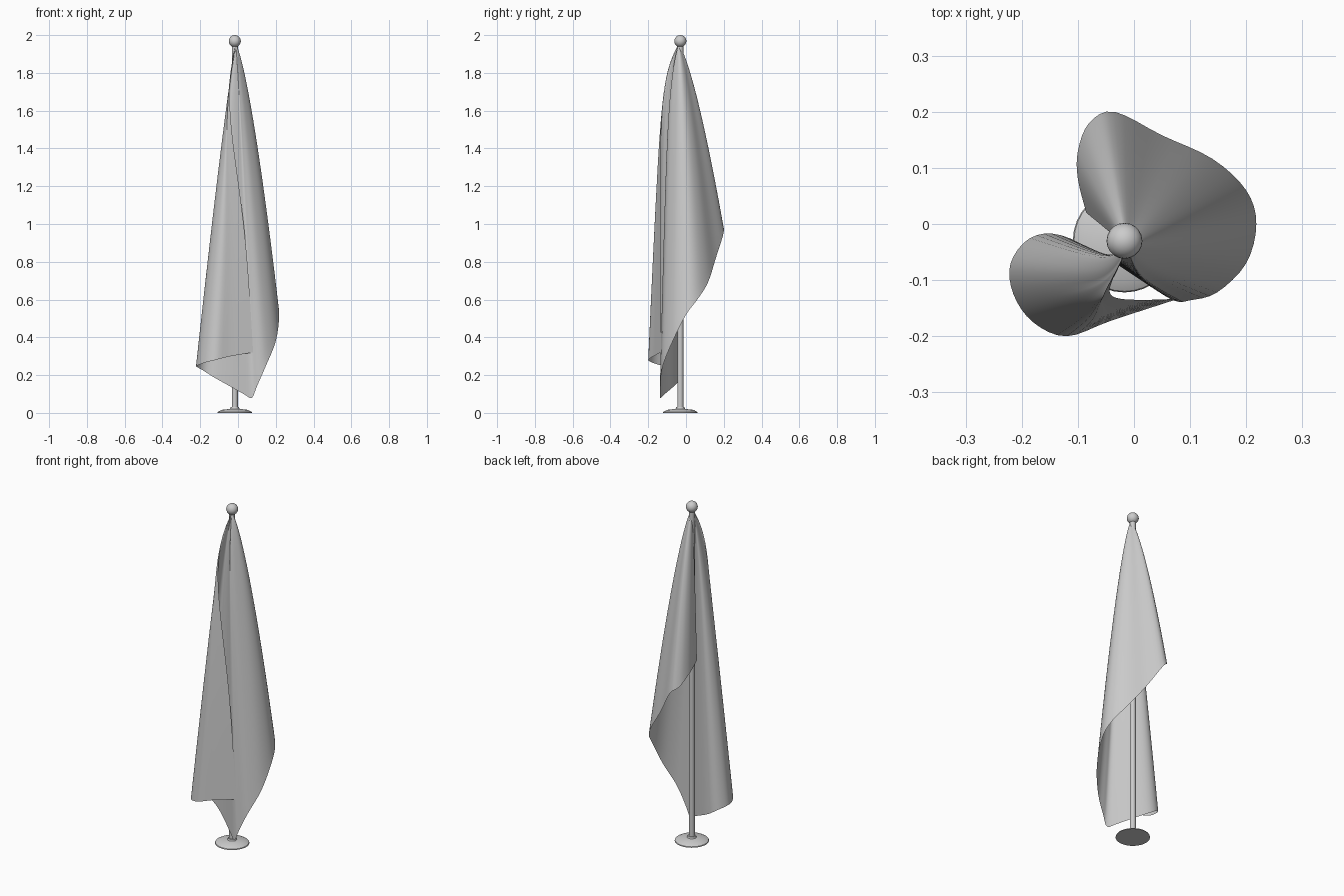
import bpy, bmesh, math
from mathutils import Vector

cube = bpy.data.objects.get("Cube")
if cube:
    bpy.data.objects.remove(cube, do_unlink=True)

# One plain grey for everything
grey = bpy.data.materials.new("plain_grey")
grey.use_nodes = True
colour = (0.6, 0.6, 0.6, 1)
grey.diffuse_color = colour
grey.node_tree.nodes["Principled BSDF"].inputs["Base Color"].default_value = colour

POLE = Vector((-0.017, -0.03, 0))


def finish(bm, name, angle):
    """Turn a bmesh into a named, smooth shaded object."""
    mesh = bpy.data.meshes.new(name)
    bm.to_mesh(mesh)
    bm.free()
    obj = bpy.data.objects.new(name, mesh)
    bpy.context.collection.objects.link(obj)
    mesh.materials.append(grey)
    bpy.ops.object.select_all(action="DESELECT")
    obj.select_set(True)
    bpy.context.view_layer.objects.active = obj
    bpy.ops.object.shade_smooth_by_angle(angle=math.radians(angle))
    return obj


def lathe(name, profile, steps=24):
    """Spin a (radius, height) profile around the pole axis."""
    bm = bmesh.new()
    verts = [bm.verts.new((r, 0, z)) for r, z in profile]
    edges = [bm.edges.new(pair) for pair in zip(verts, verts[1:])]
    bmesh.ops.spin(bm, geom=verts + edges, cent=(0, 0, 0), axis=(0, 0, 1),
                   angle=math.tau, steps=steps, use_duplicate=False)
    bmesh.ops.remove_doubles(bm, verts=bm.verts, dist=0.0001)
    bmesh.ops.recalc_face_normals(bm, faces=bm.faces)
    bmesh.ops.translate(bm, verts=bm.verts, vec=POLE)
    return finish(bm, name, 35)


def catmull(points, per_span):
    """Sample a smooth curve through the points."""
    ends = [points[0]] + points + [points[-1]]
    out = []
    for a, b, c, d in zip(ends, ends[1:], ends[2:], ends[3:]):
        for i in range(per_span):
            t = i / per_span
            out.append(b + (c - a) * (t / 2)
                       + (a * 2 - b * 5 + c * 4 - d) * (t * t / 2)
                       + (b * 3 - a - c * 3 + d) * (t ** 3 / 2))
    return out + [points[-1]]


# Stand: shallow domed foot with a small collar, then the pole
lathe("base", [(0, 0), (0.092, 0), (0.09, 0.005), (0.07, 0.016),
               (0.025, 0.021), (0.022, 0.03), (0, 0.03)], 32)
lathe("pole", [(0, 0.02), (0.016, 0.02), (0.016, 1.96), (0, 1.96)])

# Round finial
bm = bmesh.new()
bmesh.ops.create_uvsphere(bm, u_segments=20, v_segments=12, radius=0.032)
bmesh.ops.translate(bm, verts=bm.verts, vec=POLE + Vector((0, 0, 1.968)))
finish(bm, "finial_ball", 60)

# Hem of the cloth: back fold and right side
back_hem = [(-.085, .02, 1.1), (-.1, .08, 1.08), (-.1, .13, 1.05),
            (-.08, .18, 1), (-.035, .2, .96), (.05, .158, .82),
            (.14, .116, .69), (.2, .06, .6), (.218, 0, .52),
            (.2, -.07, .38)]
# Lowest corner, left fold and front flap; last number is the forward billow
front_hem = [(.148, -.122, .25, .02), (.1, -.136, .14, .035),
             (.073, -.137, .08, .04), (.03, -.112, .1, .035),
             (-.05, -.06, .145, .03), (-.13, -.02, .19, .03),
             (-.185, -.025, .225, .035), (-.22, -.07, .245, .05),
             (-.215, -.125, .25, .06), (-.18, -.175, .265, .065),
             (-.12, -.2, .28, .075), (-.04, -.172, .3, .09),
             (.08, -.133, .32, .1)]
hem = [Vector(p + (0,)) for p in back_hem] + [Vector(p) for p in front_hem]
strands = catmull(hem, 4)

# Cloth hangs from its top corner; every strand runs from apex to hem
APEX = Vector((-0.012, -0.04, 1.95))
ROWS = 30
bm = bmesh.new()
tip = bm.verts.new(APEX)
columns = []
for x, y, z, billow in strands:
    column = [tip]
    for row in range(1, ROWS + 1):
        t = (row / ROWS) ** 1.4
        spread = t ** (0.72 + 3 * billow)
        sway = 4 * max(0, billow - 0.06) * math.sin(math.pi * t) * (1 - t) ** 3
        push = billow * (1 - math.exp(-10 * t) - t)
        column.append(bm.verts.new((APEX.x + (x - APEX.x) * spread - sway,
                                    APEX.y + (y - APEX.y) * spread - push,
                                    APEX.z + (z - APEX.z) * t)))
    columns.append(column)
for left, right in zip(columns, columns[1:]):
    bm.faces.new((tip, right[1], left[1]))
    for row in range(1, ROWS):
        bm.faces.new((left[row], right[row], right[row + 1], left[row + 1]))
# The right hand sweep faces away from the pole
bm.normal_update()
if max(bm.faces, key=lambda f: f.calc_center_median().x).normal.x < 0:
    bmesh.ops.reverse_faces(bm, faces=bm.faces)
finish(bm, "draped_cloth", 60)
